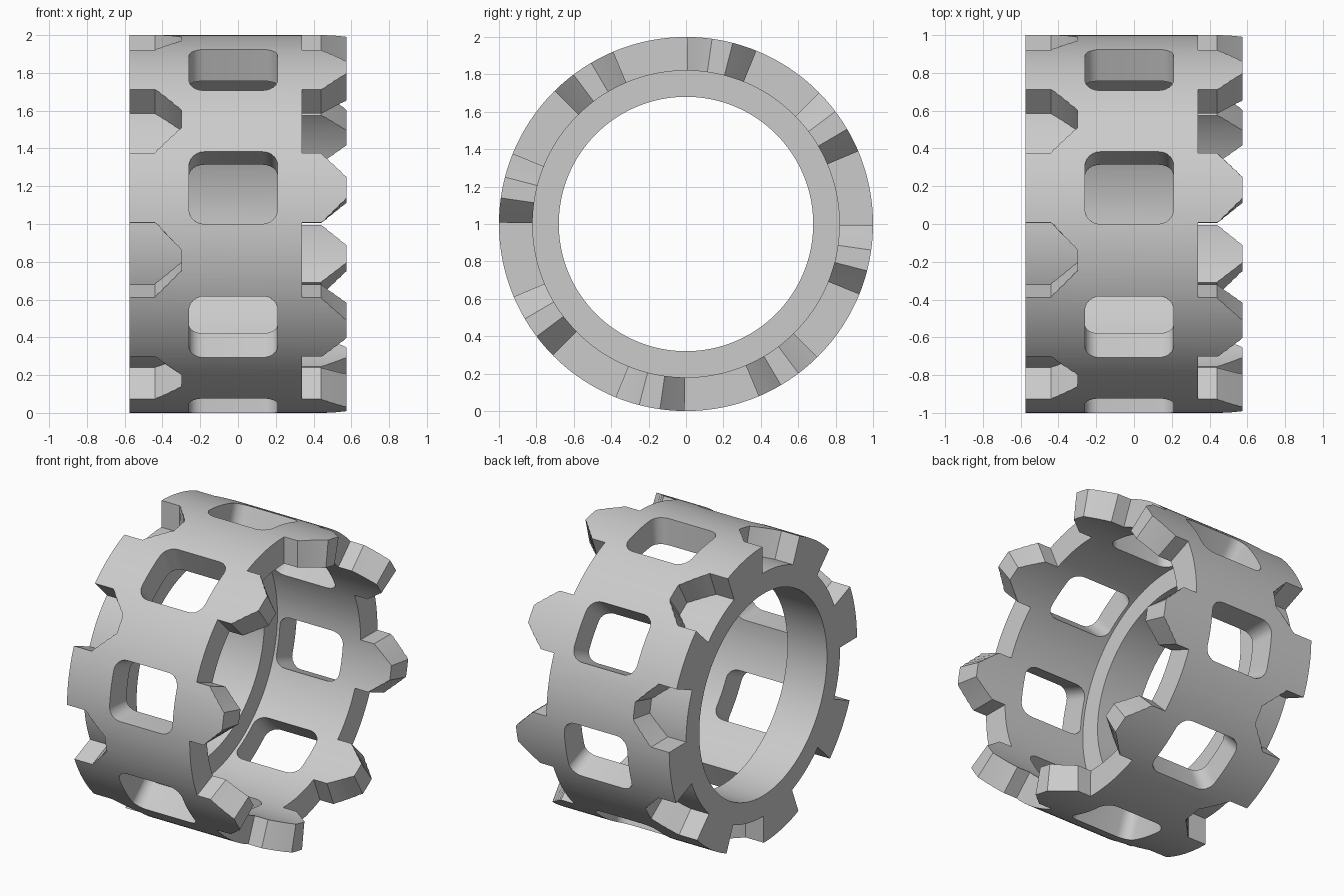
import bpy
import bmesh
from math import sin, cos, pi, radians
from mathutils import Vector

if "Cube" in bpy.data.objects:
    bpy.data.objects.remove(bpy.data.objects["Cube"], do_unlink=True)

STEP = 45            # angle between repeats
HALF = STEP / 2
GAP = 0.4            # clearance between teeth and sockets
END = 0.575          # half length of the sleeve
OUTER, WALL, BORE = 1.0, 0.82, 0.68

grey = bpy.data.materials.new("plain grey")
grey.use_nodes = True
grey.diffuse_color = (0.6, 0.6, 0.6, 1)
grey.node_tree.nodes["Principled BSDF"].inputs["Base Color"].default_value = (0.6, 0.6, 0.6, 1)


def make_object(name, bm):
    bmesh.ops.recalc_face_normals(bm, faces=bm.faces)
    mesh = bpy.data.meshes.new(name)
    bm.to_mesh(mesh)
    bm.free()
    mesh.materials.append(grey)
    obj = bpy.data.objects.new(name, mesh)
    bpy.context.collection.objects.link(obj)
    obj.location.z = 1
    return obj


def tube(name, x0, x1, r0, r1):
    """Rectangular section spun around the x axis."""
    bm = bmesh.new()
    verts = [bm.verts.new((x, 0, r)) for x, r in ((x0, r0), (x1, r0), (x1, r1), (x0, r1))]
    edges = [bm.edges.new((verts[i], verts[(i + 1) % 4])) for i in range(4)]
    bmesh.ops.spin(bm, geom=verts + edges, cent=(0, 0, 0), axis=(1, 0, 0),
                   angle=2 * pi, steps=192, use_merge=True)
    bmesh.ops.remove_doubles(bm, verts=bm.verts, dist=0.0001)
    return make_object(name, bm)


def wrap(angle, x, r):
    a = radians(angle)
    return Vector((x, r * cos(a), r * sin(a)))


def add_cutter(bm, outline, start, r0=0.72, r1=1.35):
    """Radial prism whose outline is given as (angle, x) pairs."""
    low = [bm.verts.new(wrap(start + a, x, r0)) for a, x in outline]
    high = [bm.verts.new(wrap(start + a, x, r1)) for a, x in outline]
    n = len(outline)
    caps = [bm.faces.new(low[::-1]), bm.faces.new(high)]
    for i in range(n):
        j = (i + 1) % n
        bm.faces.new((low[i], low[j], high[j], high[i]))
    bmesh.ops.triangulate(bm, faces=caps)


def subdivide(points, n=4):
    """Split each straight side so that it follows the curve."""
    out = []
    for (a0, x0), (a1, x1) in zip(points, points[1:] + points[:1]):
        k = n if a0 != a1 else 1
        out += [(a0 + (a1 - a0) * i / k, x0 + (x1 - x0) * i / k) for i in range(k)]
    return out


def rounded_window(x0, x1, r=0.08, n=6):
    ra = r * 180 / pi
    corners = ((HALF - ra, x1 - r, 0), (ra, x1 - r, 90), (ra, x0 + r, 180), (HALF - ra, x0 + r, 270))
    pts = []
    for a, x, turn in corners:
        for i in range(n + 1):
            t = radians(turn + 90 * i / n)
            pts.append((a + ra * cos(t), x + r * sin(t)))
    return pts


# Space between teeth, socket and window outlines
a0, a1, slant = -GAP, HALF + GAP, 8
tooth_gap = subdivide([(a0, 0.34), (a1, 0.34), (a1, 0.44), (HALF + slant, END),
                       (HALF + slant, 0.7), (-slant, 0.7), (-slant, END), (a0, 0.44)])
socket = subdivide([(a0, -0.7), (a1, -0.7), (a1, -0.44), (HALF - slant, -0.30),
                    (slant, -0.30), (a0, -0.44)])
window = rounded_window(-0.26, 0.21)

bm = bmesh.new()
for k in range(8):
    add_cutter(bm, tooth_gap, k * STEP)
    add_cutter(bm, socket, k * STEP)
    add_cutter(bm, window, k * STEP + HALF)
cutter = make_object("cutter", bm)
cutter.hide_render = True

# Toothed outer sleeve and the inner lip behind the sockets
sleeve = tube("toothed_sleeve", -END, END, WALL, OUTER)
lip = tube("inner_lip", -END, -0.28, BORE, WALL)

cut = sleeve.modifiers.new("cut", 'BOOLEAN')
cut.operation = 'DIFFERENCE'
cut.solver = 'EXACT'
cut.object = cutter
bpy.context.view_layer.objects.active = sleeve
bpy.ops.object.modifier_apply(modifier=cut.name)
bpy.data.objects.remove(cutter, do_unlink=True)

for obj in (sleeve, lip):
    bpy.ops.object.select_all(action='DESELECT')
    obj.select_set(True)
    bpy.context.view_layer.objects.active = obj
    bpy.ops.object.shade_smooth_by_angle(angle=radians(25))
